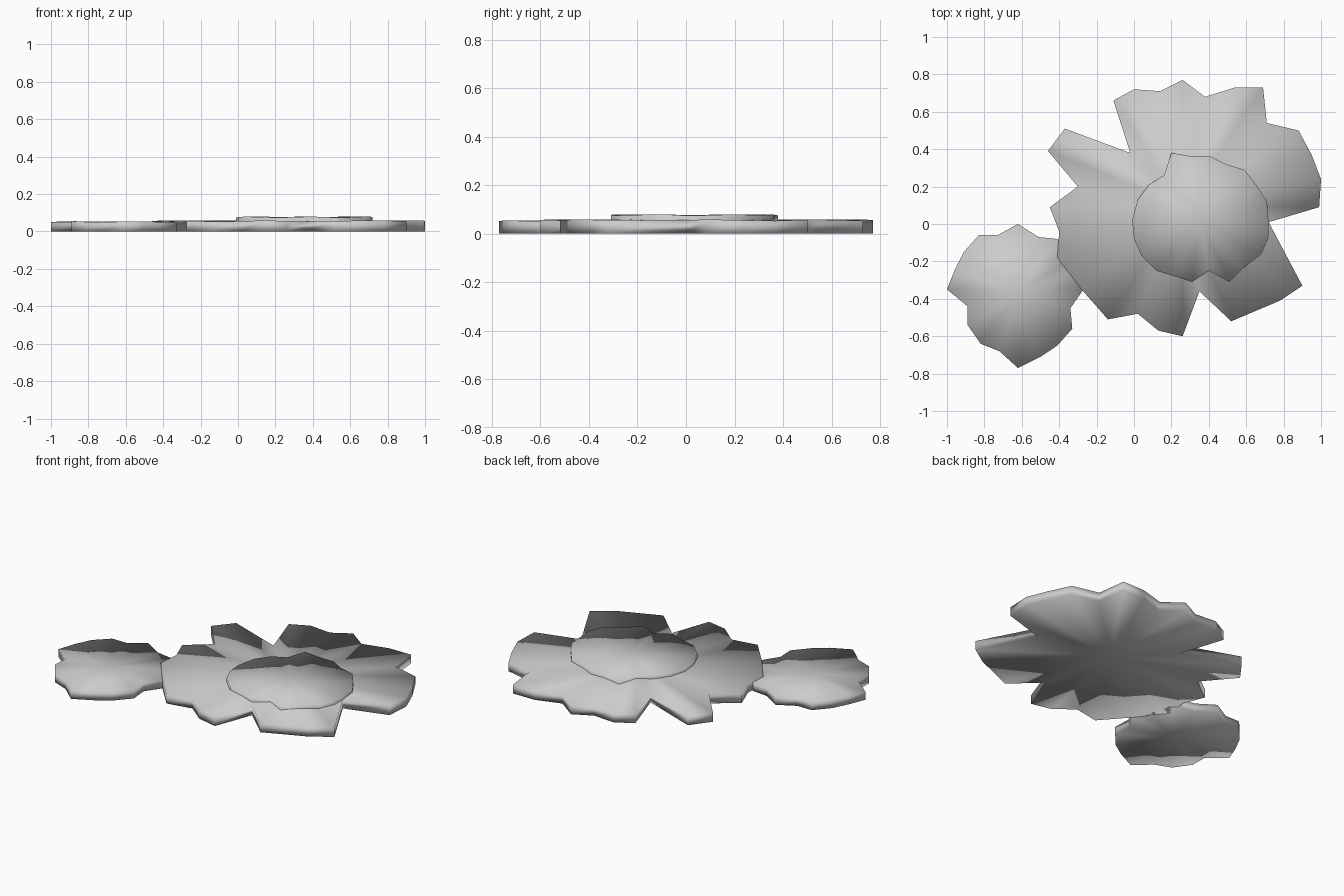
import bpy, bmesh, math

if "Cube" in bpy.data.objects:
    bpy.data.objects.remove(bpy.data.objects["Cube"])


def splash(name, centre, outline, base, rim):
    """Thin puddle: upright wavy edge closed by a fanned top and bottom."""
    bm = bmesh.new()
    n = len(outline)
    low = [bm.verts.new((x, y, base)) for x, y in outline]
    top = [bm.verts.new((x, y, rim + 0.003 * math.sin(1.7 * i)))
           for i, (x, y) in enumerate(outline)]
    hub_top = bm.verts.new((*centre, rim))
    hub_low = bm.verts.new((*centre, base))
    for i in range(n):
        j = (i + 1) % n
        bm.faces.new((low[i], low[j], top[j], top[i]))
        bm.faces.new((top[i], top[j], hub_top))
        bm.faces.new((low[j], low[i], hub_low))
    for f in bm.faces:
        f.smooth = True
    mesh = bpy.data.meshes.new(name)
    bm.to_mesh(mesh)
    bm.free()
    bpy.context.collection.objects.link(bpy.data.objects.new(name, mesh))


# large ragged puddle (counter-clockwise outline)
large = [(.72, .01), (.99, .09), (1, .24), (.95, .37), (.88, .5), (.71, .54),
         (.69, .73), (.54, .73), (.38, .68), (.26, .77), (.14, .71), (0, .72),
         (-.11, .66), (-.02, .38), (-.37, .51), (-.46, .39), (-.30, .2),
         (-.45, .09), (-.40, -.04), (-.41, -.18), (-.28, -.35), (-.14, -.51),
         (.02, -.48), (.13, -.57), (.26, -.6), (.35, -.36), (.52, -.52),
         (.78, -.41), (.9, -.33)]
splash("large_puddle", (.26, .1), large, 0, .056)

# rounder layer lying on the large puddle
upper = [(.71, .12), (.66, .2), (.59, .29), (.49, .32), (.41, .36), (.32, .36),
         (.2, .38), (.16, .26), (.08, .21), (.02, .13), (-.01, .02), (0, -.08),
         (.04, -.17), (.12, -.25), (.22, -.28), (.31, -.31), (.4, -.25),
         (.51, -.31), (.58, -.24), (.68, -.16), (.72, -.07), (.72, .01)]
splash("upper_layer", (.35, .03), upper, .022, .077)

# small separate puddle at the front left
small = [(-.27, -.35), (-.34, -.26), (-.32, -.17), (-.41, -.08), (-.51, -.07),
         (-.62, 0), (-.73, -.06), (-.83, -.06), (-.91, -.15), (-.96, -.25),
         (-1, -.35), (-.89, -.44), (-.89, -.54), (-.82, -.64), (-.72, -.68),
         (-.62, -.77), (-.5, -.71), (-.41, -.65), (-.33, -.56), (-.34, -.45)]
splash("small_puddle", (-.62, -.37), small, 0, .052)
